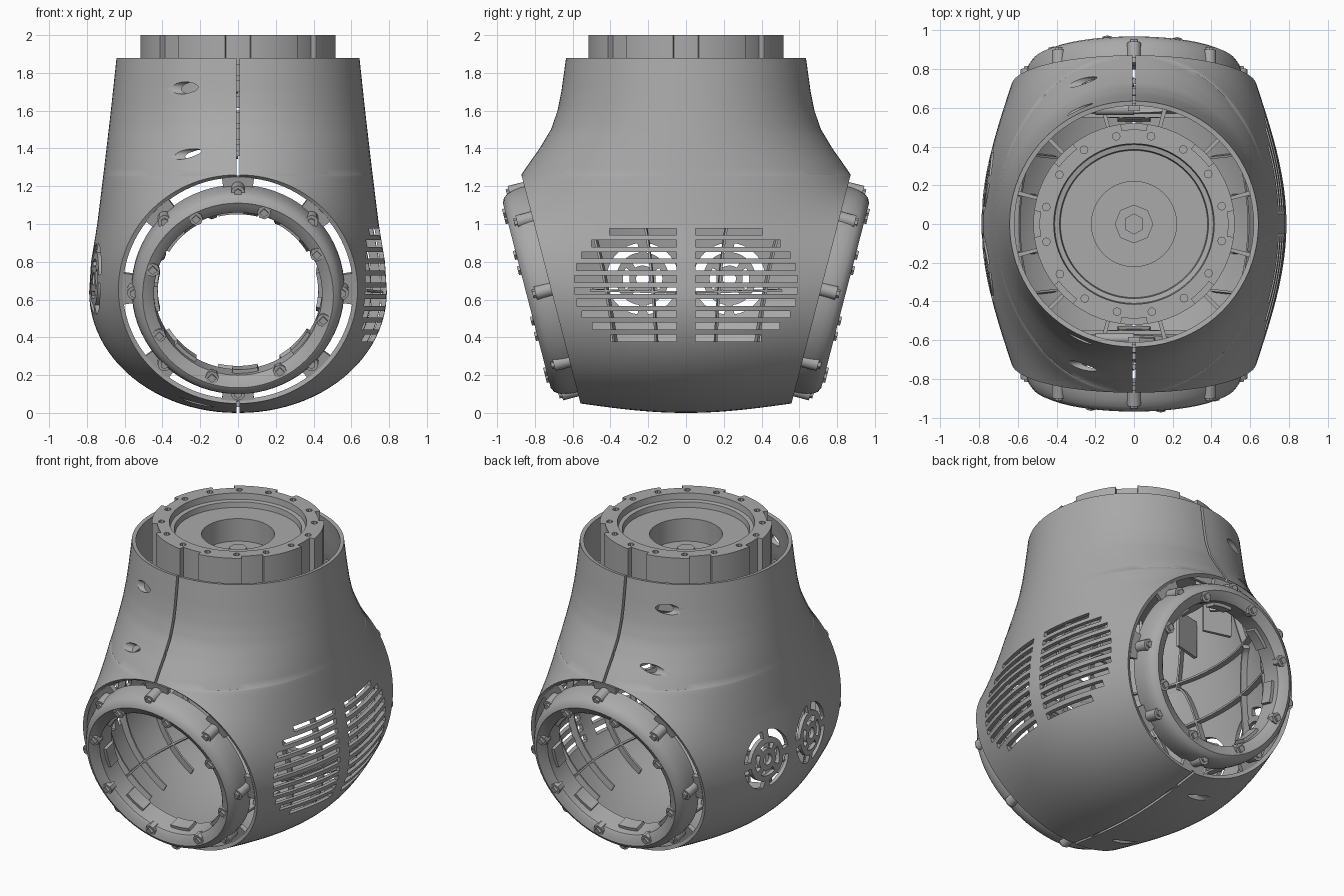
import bpy, bmesh
from math import sin, cos, pi, radians
from mathutils import Matrix, Vector

if "Cube" in bpy.data.objects:
    bpy.data.objects.remove(bpy.data.objects["Cube"])

grey = bpy.data.materials.new("plain grey")
grey.use_nodes = True
COLOUR = (0.4, 0.4, 0.4, 1)
grey.diffuse_color = COLOUR
grey.node_tree.nodes["Principled BSDF"].inputs["Base Color"].default_value = COLOUR
parts = []
I = Matrix.Identity(4)


# ---------- helpers ----------
def finish(bm, name, recalc=True):
    if recalc:
        bmesh.ops.remove_doubles(bm, verts=bm.verts, dist=1e-5)
        bmesh.ops.recalc_face_normals(bm, faces=bm.faces)
    me = bpy.data.meshes.new(name)
    bm.to_mesh(me)
    bm.free()
    me.materials.append(grey)
    ob = bpy.data.objects.new(name, me)
    bpy.context.scene.collection.objects.link(ob)
    parts.append(ob)
    return ob


def solidify(ob, thick, offset):
    m = ob.modifiers.new("thickness", "SOLIDIFY")
    m.thickness, m.offset = thick, offset


def bake(ob, cutter=None):
    if cutter:
        m = ob.modifiers.new("cut", "BOOLEAN")
        m.operation, m.solver, m.object = "DIFFERENCE", "EXACT", cutter
    dg = bpy.context.evaluated_depsgraph_get()
    me = bpy.data.meshes.new_from_object(ob.evaluated_get(dg))
    ob.modifiers.clear()
    ob.data = me
    if cutter:
        parts.remove(cutter)
        bpy.data.objects.remove(cutter)


def sector(bm, r0, r1, mid, width, h0, h1, M, n=6):
    """Annular block; angles in degrees, clockwise from local +y."""
    rows = []
    for i in range(n + 1):
        a = radians(mid + width * (i / n - 0.5))
        rows.append([bm.verts.new(M @ Vector((r * sin(a), r * cos(a), h)))
                     for r, h in ((r0, h0), (r1, h0), (r1, h1), (r0, h1))])
    for p, q in zip(rows, rows[1:]):
        for k in range(4):
            bm.faces.new((p[k], p[k - 1], q[k - 1], q[k]))
    bm.faces.new(rows[0])
    bm.faces.new(rows[-1][::-1])


def peg(bm, x, y, r, h0, h1, M=I, seg=16):
    bmesh.ops.create_cone(bm, cap_ends=True, segments=seg, radius1=r, radius2=r, depth=h1 - h0,
                          matrix=M @ Matrix.Translation((x, y, (h0 + h1) / 2)))


def box(bm, centre, size):
    bmesh.ops.create_cube(bm, size=1, matrix=Matrix.Translation(centre) @ Matrix.Diagonal((*size, 1)))


def lathe(bm, profile, M=I, seg=72, closed=True):
    cols = [[bm.verts.new(M @ Vector((r * sin(2 * pi * i / seg), r * cos(2 * pi * i / seg), h)))
             for r, h in profile] for i in range(seg)]
    for i in range(seg):
        for k in range(0 if closed else 1, len(profile)):
            bm.faces.new((cols[i - 1][k - 1], cols[i][k - 1], cols[i][k], cols[i - 1][k]))


def interp(table, z):
    for (z0, r0), (z1, r1) in zip(table, table[1:]):
        if z >= z1:
            return r0 + (r1 - r0) * (z0 - z) / (z0 - z1)
    return table[-1][1]


# ---------- shell surface: neck rows first, then rows around the port ----------
SIDE = [(1.88, .635), (1.6, .665), (1.3, .70), (1.0, .737), (.8, .77), (.64, .78)]
SEAM = [(1.88, .635), (1.7, .66), (1.6, .68), (1.5, .715), (1.4, .775), (1.32, .832), (1.26, .872)]
TILT = radians(14.5)
PORT_Y, PORT_Z, PORT_R = .715, .655, .625


def surf(v, u, side):
    f = 1 - abs(u)
    phi = f * pi / 2
    if v <= 1:
        az = bz = 1.88 - .62 * v
        ax, ay, bx, w = 0, interp(SEAM, az), interp(SIDE, az), 0
    else:
        al = (v - 1) * pi
        c, s = cos(al), max(0, sin(al))
        ax, ay, az = PORT_R * s, PORT_Y + PORT_R * c * sin(TILT), PORT_Z + PORT_R * c * cos(TILT)
        bz = .64 + (.62 if c > 0 else .64) * c
        bx = interp(SIDE, bz) if c > 0 else .78 * s
        w = s if c > 0 else 1
    x = ax + (bx - ax) * sin(phi)
    y = ay * ((1 - w) * cos(phi) + w * (1 - f))
    z = az + (bz - az) * sin(phi)
    return Vector((side * (x + .008), y * (1 if u > 0 else -1), z))


def inward(v, u, side):
    e = .01
    n = (surf(v + e, u, side) - surf(v - e, u, side)).cross(surf(v, u + e, side) - surf(v, u - e, side))
    return -side * n.normalized()


def half_shell(side, name):
    bm = bmesh.new()
    vs = [i / 18 for i in range(18)] + [1 + i / 48 for i in range(49)]
    grid = [[bm.verts.new(surf(v, j / 20, side)) for j in range(-20, 21)] for v in vs]
    for p, q in zip(grid, grid[1:]):
        for j in range(40):
            f = (p[j], q[j], q[j + 1], p[j + 1])
            bm.faces.new(f if side > 0 else f[::-1])
    ob = finish(bm, name, False)
    solidify(ob, .025, -1)
    return ob


# ---------- slatted half ----------
slatted = half_shell(1, "slatted_shell_half")
bm = bmesh.new()
for i in range(10):
    z = .397 + i * .0625
    reach = .59 * (1 - abs((z - .68) / .36) ** 2.5) ** .5
    for s in (-1, 1):
        box(bm, (.75, s * (.05 + reach) / 2, z), (.5, reach - .05, .036))
bake(slatted, finish(bm, "slat_cutter"))

# ---------- half with two round vents and screw pockets ----------
vented = half_shell(-1, "vented_shell_half")
SCREWS = [(s * y, z, r, x) for s in (-1, 1) for y, z, r, x in
          ((.592, 1.72, .032, .2), (.733, 1.37, .028, .17), (.35, .056, .025, .13))]
ALONG = Matrix.Rotation(-pi / 2, 4, "Y")
bm = bmesh.new()
for s in (-1, 1):
    M = Matrix.Translation((-.5, s * .23, .71)) @ ALONG
    peg(bm, 0, 0, .035, 0, .5, M)
    for k in range(4):
        sector(bm, .07, .105, 90 * k, 66, 0, .5, M, 8)
        sector(bm, .14, .19, 90 * k + 45, 74, 0, .5, M, 10)
for y, z, r, x in SCREWS:
    peg(bm, 0, 0, r, x, .6, Matrix.Translation((0, y, z)) @ ALONG, 24)
bake(vented, finish(bm, "vent_cutter"))

bm = bmesh.new()
for y, z, r, x in SCREWS:
    peg(bm, 0, 0, r - .003, 0, x, Matrix.Translation((0, y, z)) @ ALONG)
finish(bm, "shell_screws")

# ---------- lattice of ribs lining the shell ----------
bm = bmesh.new()
for side in (-1, 1):
    paths = [[(v, -.72 + .08 * i) for i in range(19)] for v in (.95, 1.3, 1.5, 1.7)]
    paths += [[(.6 + .05 * i, u) for i in range(25)] for u in (-.6, -.25, .25, .6)]
    for path in paths:
        pairs = []
        for v, u in path:
            p, n = surf(v, u + 1e-4, side), inward(v, u + 1e-4, side)
            pairs.append((bm.verts.new(p + n * .018), bm.verts.new(p + n * .065)))
        for a, b in zip(pairs, pairs[1:]):
            bm.faces.new((a[0], a[1], b[1], b[0]))
ribs = finish(bm, "inner_ribs")
solidify(ribs, .012, 0)
bake(ribs)

# ---------- tabs bridging the seam ----------
bm = bmesh.new()
for s in (-1, 1):
    for i in range(6):
        z = 1.39 + i * .085
        box(bm, (0, s * (interp(SEAM, z) - .045), z), (.06, .03, .06))
    box(bm, (0, s * .3, .045), (.06, .2, .03))
finish(bm, "seam_tabs")

# ---------- tilted port rings, front and back ----------
RING = [(.445, -.03), (.445, .10), (.455, .11), (.49, .125), (.505, .132), (.53, .12), (.548, .095),
        (.558, .06), (.563, .02), (.563, -.03)]
for turn, name in ((0, "front"), (pi, "back")):
    M = (Matrix.Rotation(turn, 4, "Z") @ Matrix.Translation((0, -PORT_Y, PORT_Z))
         @ Matrix.Rotation(pi / 2 + TILT, 4, "X"))
    bm = bmesh.new()
    lathe(bm, RING, M)
    finish(bm, name + "_port_ring")
    bm = bmesh.new()
    for k in range(8):
        sector(bm, .55, .612, 45 * k, 16, -.035, -.005, M)
        sector(bm, .425, .455, 45 * k + 40, 18, -.02, .06, M)
    finish(bm, name + "_port_clips")
    bm = bmesh.new()
    for k in range(8):
        a, b = radians(45 * k), radians(45 * k + 17)
        x, y = .55 * sin(a), .55 * cos(a)
        peg(bm, x, y, .036, -.02, .085, M)
        peg(bm, x, y, .022, .085, .1, M, 6)
        x, y = .472 * sin(b), .472 * cos(b)
        peg(bm, x, y, .036, .08, .13, M, 8)
        peg(bm, x, y, .024, .13, .145, M, 4)
    finish(bm, name + "_port_bolts")

# ---------- top coupling with notched rim and dished centre ----------
bm = bmesh.new()
lathe(bm, [(0, 1.62), (.5, 1.62), (.52, 1.64), (.52, 2), (.415, 2), (.41, 1.96), (.385, 1.955),
           (.38, 1.92), (.22, 1.92), (.22, 1.77), (0, 1.77)], closed=False)
coupling = finish(bm, "top_coupling")
bm = bmesh.new()
for k in range(8):
    sector(bm, .488, .6, 45 * k, 15, 1.7, 2.1, I)
for k in range(16):
    a = radians(22.5 * k + 11)
    peg(bm, .462 * sin(a), .462 * cos(a), .02, 1.96, 2.1, I, 8)
bake(coupling, finish(bm, "rim_cutter"))

bm = bmesh.new()
peg(bm, 0, 0, .1, 1.76, 1.79, I, 8)
peg(bm, 0, 0, .055, 1.79, 1.83, I, 6)
finish(bm, "centre_nut")

# ---------- webs carrying the coupling inside the neck ----------
bm = bmesh.new()
for k in range(12):
    sector(bm, .46, .645, 30 * k + 15, 2, 1.4, 1.65, I, 1)
for s in (-1, 1):
    box(bm, (0, s * .56, 1.5), (.56, .02, .2))
finish(bm, "neck_webs")

# ---------- shading ----------
bpy.ops.object.select_all(action="DESELECT")
for ob in parts:
    ob.select_set(True)
bpy.context.view_layer.objects.active = parts[0]
bpy.ops.object.shade_smooth_by_angle(angle=radians(35))
